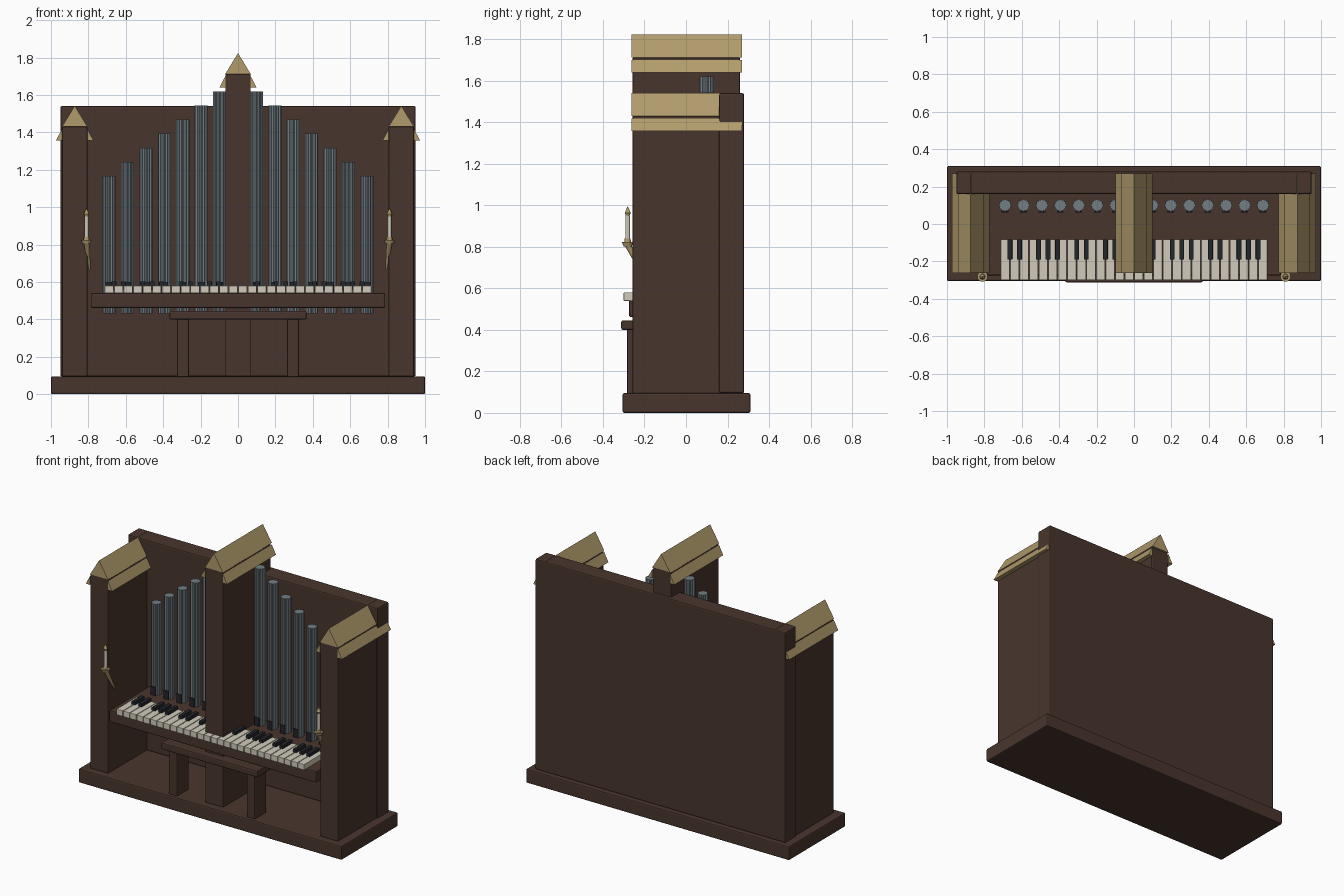
import bpy, math
from mathutils import Vector

cube = bpy.data.objects.get("Cube")
if cube:
    bpy.data.objects.remove(cube, do_unlink=True)


def material(name, r, g, b):
    m = bpy.data.materials.new(name)
    m.use_nodes = True
    m.diffuse_color = (r, g, b, 1)
    m.node_tree.nodes["Principled BSDF"].inputs["Base Color"].default_value = (r, g, b, 1)
    return m


WOOD = material("dark wood", 0.066, 0.036, 0.027)
GOLD = material("pale gold", 0.44, 0.33, 0.15)
METAL = material("pipe metal", 0.17, 0.21, 0.23)
IVORY = material("ivory", 0.64, 0.60, 0.50)
BLACK = material("black key", 0.017, 0.018, 0.023)


def mesh_object(name, verts, faces, mat):
    me = bpy.data.meshes.new(name)
    me.from_pydata(verts, [], faces)
    me.materials.append(mat)
    ob = bpy.data.objects.new(name, me)
    bpy.context.collection.objects.link(ob)
    return ob


def prism(name, outline, axis, lo, hi, mat):
    """Extrude a counter-clockwise outline: (x, z) along y, or (x, y) along z."""
    n = len(outline)
    if axis == "y":
        verts = [(a, d, b) for d in (lo, hi) for a, b in outline]
    else:
        verts = [(a, b, d) for d in (hi, lo) for a, b in outline]
    faces = [tuple(range(n)), tuple(reversed(range(n, 2 * n)))]
    faces += [(i, i + n, (i + 1) % n + n, (i + 1) % n) for i in range(n)]
    return mesh_object(name, verts, faces, mat)


def box(name, x, y, z, mat=WOOD, bevel=0.008):
    outline = [(x[0], z[0]), (x[1], z[0]), (x[1], z[1]), (x[0], z[1])]
    ob = prism(name, outline, "y", y[0], y[1], mat)
    if bevel:
        mod = ob.modifiers.new("soft edge", "BEVEL")
        mod.width = bevel
        mod.segments = 2
    return ob


def cone(name, start, end, r1, r2, mat, sides=12):
    start, end = Vector(start), Vector(end)
    bpy.ops.mesh.primitive_cone_add(vertices=sides, radius1=r1, radius2=r2,
                                    depth=(end - start).length, location=(start + end) / 2)
    ob = bpy.context.object
    ob.name = name
    ob.rotation_euler = (end - start).to_track_quat("Z", "Y").to_euler()
    ob.data.materials.append(mat)
    return ob


# Case
box("base", (-1, 1), (-0.305, 0.31), (0, 0.095))
box("back_panel", (-0.95, 0.95), (0.16, 0.28), (0.095, 1.54))
box("keyboard_shelf", (-0.787, 0.787), (-0.275, 0.18), (0.462, 0.542))

# Towers with stepped gable roofs
for label, cx, top in (("left", 0.873, 1.43), ("centre", 0, 1.712), ("right", -0.873, 1.43)):
    half = 0.068
    box(label + "_tower", (cx - half, cx + half), (-0.258, 0.26), (0.095, top), bevel=0.005)
    prism(label + "_roof", [(cx - half, top), (cx + half, top), (cx, top + 0.112)],
          "y", -0.262, 0.27, GOLD)
    for s in (1, -1):
        eave = [(cx + s * half, top - 0.073), (cx + s * 0.1, top - 0.073), (cx + s * half, top - 0.012)]
        prism(label + "_roof_eave", eave[::s], "y", -0.262, 0.27, GOLD)

# Fluted pipes rising to the middle
FLUTES = 12
for i in range(-7, 8):
    if i == 0:
        continue
    cx = i * 0.0985
    top = 1.695 - 0.0755 * abs(i)
    ring = []
    for k in range(2 * FLUTES):
        a = math.pi * k / FLUTES
        r = 0.029 if k % 2 else 0.035
        ring.append((cx + r * math.cos(a), 0.1 + r * math.sin(a)))
    prism("pipe", ring, "z", 0.432, top, METAL)
    box("pipe_mouth", (cx - 0.018, cx + 0.018), (0.062, 0.07), (0.54, 0.6), BLACK, 0)

# Keyboard: four octaves
KEYS = 28
width = 1.43 / KEYS
for i in range(KEYS):
    x = -0.715 + i * width
    box("white_key", (x + 0.002, x + width - 0.002), (-0.3, -0.083), (0.54, 0.58), IVORY, 0.002)
    if i % 7 not in (2, 6):
        edge = x + width
        box("black_key", (edge - 0.013, edge + 0.013), (-0.19, -0.083), (0.56, 0.602), BLACK, 0.002)

# Bench
box("bench_seat", (-0.367, 0.367), (-0.312, -0.13), (0.4, 0.446))
for s in (1, -1):
    box("bench_leg", (s * 0.295 - 0.032, s * 0.295 + 0.032), (-0.285, -0.155), (0.09, 0.41))

# Candles on slanted brackets
for s in (1, -1):
    x, y = s * 0.81, -0.281
    cone("candle_bracket", (s * 0.793, -0.21, 0.67), (x, y, 0.812), 0.006, 0.016, GOLD)
    cone("candle_dish", (x, y, 0.802), (x, y, 0.824), 0.02, 0.028, GOLD, 16)
    cone("candle_holder", (x, y, 0.82), (x, y, 0.84), 0.016, 0.014, GOLD)
    cone("candle_stick", (x, y, 0.835), (x, y, 0.95), 0.011, 0.011, IVORY)
    cone("flame_lower", (x, y, 0.945), (x, y, 0.963), 0.007, 0.014, GOLD)
    cone("flame_upper", (x, y, 0.963), (x, y, 0.995), 0.014, 0.001, GOLD)
